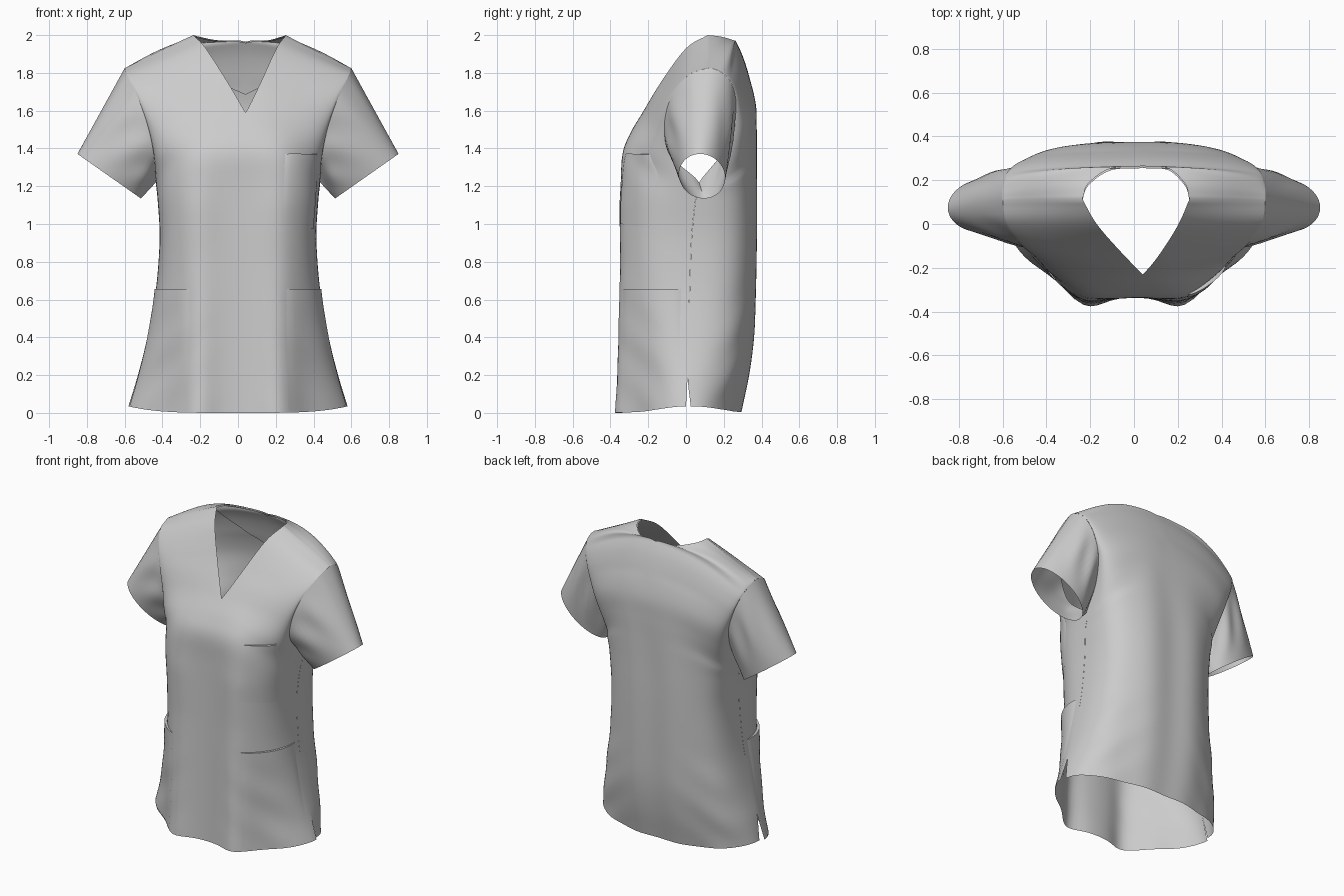
import bpy, bmesh, math
from mathutils import Vector

if "Cube" in bpy.data.objects:
    bpy.data.objects.remove(bpy.data.objects["Cube"])

# Rows from hem to shoulder: inner edge x,y,z (negative x = centre line), outer edge x,y,z, roundness, crown
FRONT = [
    (-.1, -.335, .0, .58, .0, .035, 1.15, 0), (-.1, -.335, .2, .53, .008, .2, 1.08, 0),
    (-.1, -.335, .4, .48, .01, .4, .95, 0), (-.1, -.335, .65, .435, .02, .65, .78, 0),
    (-.1, -.335, .95, .415, .03, .92, .65, 0), (-.1, -.335, 1.2, .425, .05, 1.12, .6, 0),
    (-.1, -.335, 1.37, .435, .07, 1.22, .65, 0), (-.08, -.295, 1.48, .445, -.08, 1.36, .75, 0),
    (0, -.23, 1.59, .475, -.115, 1.51, 1.0, 0), (.09, -.13, 1.755, .53, -.08, 1.67, 1.2, 0),
    (.187, .0, 1.93, .585, .01, 1.785, 1.4, 0), (.245, .115, 2.0, .60, .11, 1.825, 1.5, 0)]
BACK = [
    (-.13, .295, .005, .56, .025, .035, .95, 0), (-.13, .335, .2, .53, .008, .2, .85, 0),
    (-.13, .36, .4, .48, .01, .4, .75, 0), (-.13, .37, .65, .435, .02, .65, .7, 0),
    (-.13, .375, .95, .415, .03, .92, .66, 0), (-.13, .375, 1.2, .425, .05, 1.12, .65, 0),
    (-.13, .375, 1.37, .435, .07, 1.22, .65, 0), (-.13, .375, 1.5, .455, .18, 1.36, .7, 0),
    (-.13, .37, 1.63, .49, .25, 1.51, .75, .01), (-.13, .335, 1.78, .535, .265, 1.64, .9, .03),
    (-.13, .30, 1.89, .565, .25, 1.72, 1.0, .045), (0, .265, 1.965, .585, .225, 1.77, 1.1, .05),
    (.13, .255, 1.972, .597, .185, 1.805, 1.2, .045), (.22, .185, 1.992, .60, .145, 1.822, 1.4, .018),
    (.245, .115, 2.0, .60, .11, 1.825, 1.5, 0)]
STEPS, COLS = 5, 26


def row(keys, r):
    """Smoothly interpolated row of the key table."""
    i = min(max(int(r), 0), len(keys) - 2)
    t = r - i
    b, c = keys[i], keys[i + 1]
    a = keys[i - 1] if i else [2 * p - q for p, q in zip(b, c)]
    d = keys[i + 2] if i + 2 < len(keys) else [2 * q - p for p, q in zip(b, c)]
    v = [.5 * (2 * q + (s - p) * t + (2 * p - 5 * q + 4 * s - e) * t * t
               + (3 * q - p - 3 * s + e) * t ** 3) for p, q, s, e in zip(a, b, c, d)]
    v[0] = max(v[0], 0)
    if keys is BACK and 1 <= r <= 6:
        v[3:6] = row(FRONT, r)[3:6]
    return v


def surf(keys, r, u):
    """Point on a panel: u = 0 at centre or neckline, 1 at side seam or armhole."""
    xi, yi, zi, xo, yo, zo, e, crown = row(keys, r)
    s, c = math.sin(u * math.pi / 2), max(math.cos(u * math.pi / 2), 0)
    k = 2 / e
    d = (s ** k + c ** k) ** (1 / k)
    s, c = s / d, c / d
    level = 4 - 3 * min(1, max(0, (r - 6) / 3))    # rows stay level until near the side
    p = Vector((xi + (xo - xi) * s, yo + (yi - yo) * c,
                zi + (zo - zi) * s ** level + crown * math.sin(math.pi * s)))
    low = max(0, 1 - p.z / .8)
    if keys is FRONT:   # drape falling from the bust
        fade = min(1, max(0, (1.5 - p.z) / .4))
        p.y -= (.028 + .046 * low) * fade * math.exp(-((p.x - .22) / .11) ** 2)
    else:               # soft folds in the back
        p.y -= .005 * math.cos(p.x * 20) * c * min(1, max(0, (1.6 - p.z) / .5))
    # diagonal tension folds towards the side seam
    p.y += .007 * math.sin(26 * (p.z + .8 * p.x)) * math.sin(math.pi * u) ** 2 * min(1, low * 2) * u
    return p


def offset_surf(keys, r, u, off):
    h = .01
    u0, u1 = max(u - h, 0), min(u + h, 1)
    r0, r1 = max(r - h, 0), min(r + h, len(keys) - 1)
    n = (surf(keys, r, u1) - surf(keys, r, u0)).cross(surf(keys, r1, u) - surf(keys, r0, u))
    return surf(keys, r, u) + n.normalized() * off


def build(name, grids, sides=(1, -1)):
    """Mesh from (grid, flipped) pairs, mirrored to the requested sides."""
    bm = bmesh.new()
    for side in sides:
        for grid, flip in grids:
            vs = [[bm.verts.new((p.x * side, p.y, p.z)) for p in line] for line in grid]
            for a, b in zip(vs, vs[1:]):
                for j in range(len(a) - 1):
                    q = [a[j], a[j + 1], b[j + 1], b[j]]
                    bm.faces.new(q[::-1] if flip != (side < 0) else q)
    bmesh.ops.remove_doubles(bm, verts=bm.verts, dist=.0006)
    bmesh.ops.dissolve_degenerate(bm, edges=bm.edges, dist=.0001)
    for v in bm.verts:   # the neckline sits slightly off centre
        k = min(1, max(0, (v.co.z - 1.1) / .45))
        v.co.x += .04 * k * k * (3 - 2 * k) * math.exp(-(v.co.x / .2) ** 2)
    me = bpy.data.meshes.new(name)
    bm.to_mesh(me)
    bm.free()
    ob = bpy.data.objects.new(name, me)
    bpy.context.collection.objects.link(ob)
    bpy.ops.object.select_all(action='DESELECT')
    ob.select_set(True)
    bpy.context.view_layer.objects.active = ob
    bpy.ops.object.shade_smooth_by_angle(angle=math.radians(50))
    return ob


def panel(keys):
    n = (len(keys) - 1) * STEPS
    return [[surf(keys, i / STEPS, j / COLS) for j in range(COLS + 1)] for i in range(n + 1)]


# Body: front and back panels joined at shoulders and side seams, slit below
build("body", [(panel(FRONT), False), (panel(BACK), True)])


def row_at(z, u):
    """Front row whose height at u is z."""
    a, b = 0, 8
    for _ in range(24):
        m = (a + b) / 2
        a, b = (m, b) if surf(FRONT, m, u).z < z else (a, m)
    return a


# Patch pockets that follow the front panel, with a raised level lip
def pocket(r0, ztop, ulow, utop, uend, n=18):
    tops = [row_at(ztop, utop + (uend - utop) * j / n) for j in range(n + 1)]
    grid = []
    for i in range(n + 1):
        t = i / n
        ua = ulow + (utop - ulow) * t
        grid.append([offset_surf(FRONT, r0 + (tops[j] - r0) * t, ua + (uend - ua) * j / n,
                                 .003 + .014 * t * math.sin(math.pi * j / n) ** .6)
                     for j in range(n + 1)])
    grid.append([surf(FRONT, tops[j], utop + (uend - utop) * j / n) for j in range(n + 1)])
    return grid


build("hip_pockets", [(pocket(.05, .655, .32, .37, .92), False)])
build("chest_pocket", [(pocket(4.2, 1.37, .34, .34, .68), False)], sides=(1,))

# Half-moon facing inside the back neck
facing = []
for i in range(31):
    s = i / 30
    width = .4 * max(math.sin(math.pi * s), 0) ** .7
    facing.append([surf(BACK, 8.4 + 5.6 * s, width * j / 12) + Vector((0, -.009, -.006)) for j in range(13)])
build("neck_facing", [(facing, False)])


# Sleeves: loft from the armhole to an oval cuff
def armhole(keys, n=24):
    last = len(keys) - 1
    pts = [surf(keys, 6 + (last - 6) * i / 120, 1) for i in range(121)]
    run = [0]
    for a, b in zip(pts, pts[1:]):
        run.append(run[-1] + (b - a).length)
    out, k = [], 0
    for i in range(n + 1):
        while k < 119 and run[k + 1] < run[-1] * i / n:
            k += 1
        f = (run[-1] * i / n - run[k]) / max(run[k + 1] - run[k], 1e-9)
        out.append(pts[k].lerp(pts[k + 1], f))
    return out


ring = armhole(FRONT) + armhole(BACK)[::-1][1:]
cuff_c, cuff_a, cuff_b = Vector((.682, .085, 1.253)), Vector((.168, -.01, .118)), Vector((0, .122, 0))
sleeve = []
for i in range(21):
    t = i / 20
    line = []
    for j, p in enumerate(ring):
        th = 2 * math.pi * j / (len(ring) - 1)
        q = p.lerp(cuff_c - cuff_a * math.cos(th) - cuff_b * math.sin(th), t)
        swell = math.sin(math.pi * t)
        q.y -= .006 * swell * math.sin(th)
        # gathered folds near the underarm
        q.y -= .014 * swell * (1 - t) * math.sin(th) * math.sin(7 * th - 5 * t)
        line.append(q)
    sleeve.append(line)
build("sleeves", [(sleeve, True)])
